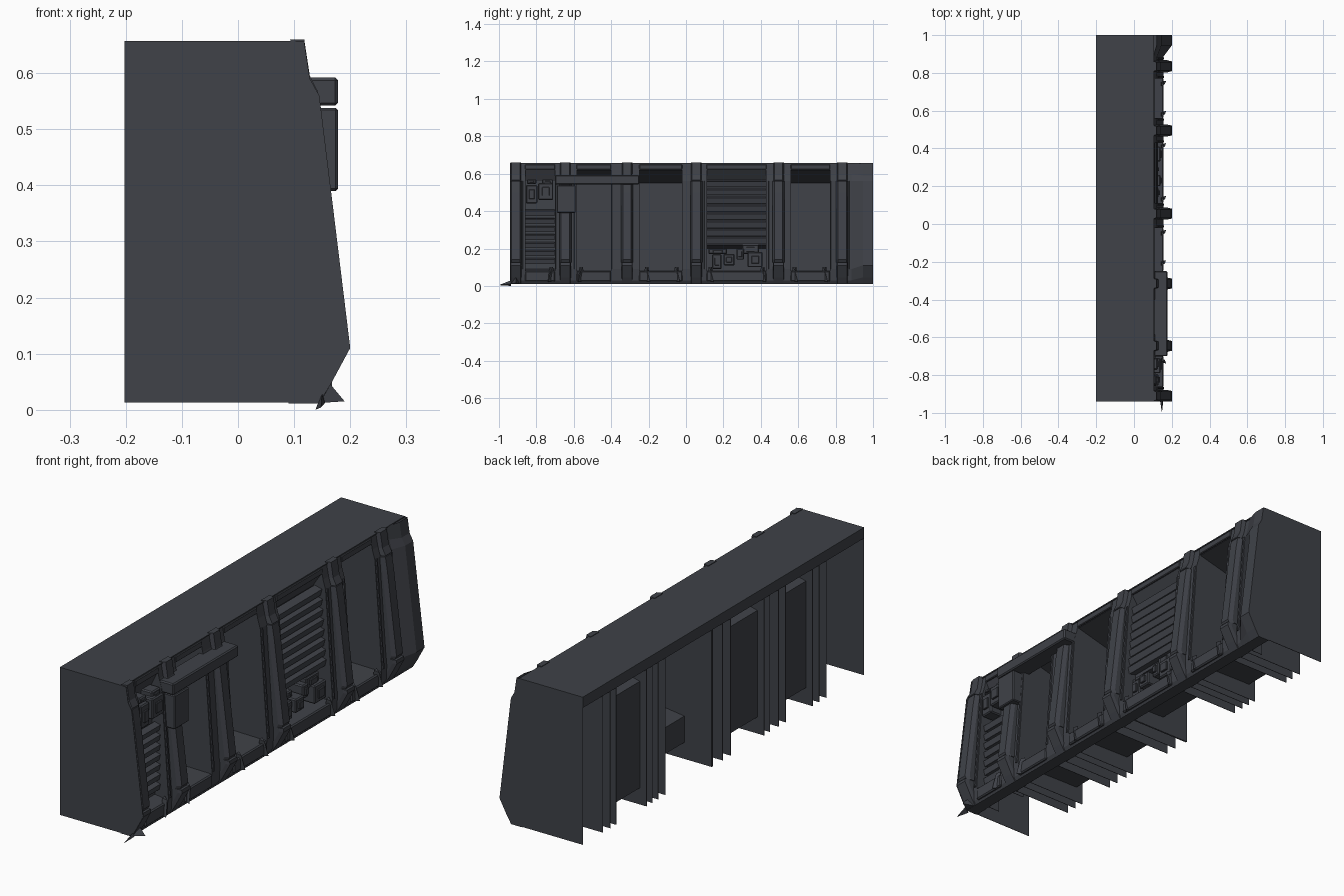
import bpy, bmesh, math, random
from mathutils import Matrix

if "Cube" in bpy.data.objects:
    bpy.data.objects.remove(bpy.data.objects["Cube"])

random.seed(11)
mat = bpy.data.materials.new("dark_metal")
mat.diffuse_color = (0.05, 0.054, 0.065, 1)
mat.use_nodes = True
mat.node_tree.nodes["Principled BSDF"].inputs["Base Color"].default_value = mat.diffuse_color
BACK = -0.202


def finish(name, bm, fix=True):
    if fix:
        bmesh.ops.recalc_face_normals(bm, faces=bm.faces)
    me = bpy.data.meshes.new(name)
    bm.to_mesh(me)
    bm.free()
    ob = bpy.data.objects.new(name, me)
    me.materials.append(mat)
    bpy.context.collection.objects.link(ob)
    return ob


def strip(name, pts, y0, y1, pts1=None):
    """Open sheet from an (x, z) polyline at y0 to one at y1, facing +x."""
    bm = bmesh.new()
    a = [bm.verts.new((x, y0, z)) for x, z in pts]
    b = [bm.verts.new((x, y1, z)) for x, z in pts1 or pts]
    for i in range(len(pts) - 1):
        bm.faces.new((a[i], b[i], b[i + 1], a[i + 1]))
    return finish(name, bm, False)


def plate(name, pts, y, back=BACK, t=0.002):
    """Thin rib in the xz plane running from the facade to the back."""
    loop = [(back, pts[0][1])] + pts + [(back, pts[-1][1])]
    bm = bmesh.new()
    f = bm.faces.new([bm.verts.new((x, y - t / 2, z)) for x, z in loop])
    r = bmesh.ops.extrude_face_region(bm, geom=[f])
    bmesh.ops.translate(bm, vec=(0, t, 0),
                        verts=[v for v in r["geom"] if isinstance(v, bmesh.types.BMVert)])
    return finish(name, bm)


def box(name, x0, x1, y0, y1, z0, z1, bevel=0.0, tilt=0.0):
    bm = bmesh.new()
    bmesh.ops.create_cube(bm, size=1, matrix=Matrix.Translation(((x0 + x1) / 2, (y0 + y1) / 2, (z0 + z1) / 2))
                          @ Matrix.Rotation(tilt, 4, 'Y') @ Matrix.Diagonal((x1 - x0, y1 - y0, z1 - z0, 1)))
    if bevel:
        bmesh.ops.bevel(bm, geom=bm.edges[:], offset=bevel, segments=1, affect='EDGES')
    return finish(name, bm)


def chamfered(name, pts, c, front, rear, depth, lo=None, hi=None):
    """Solid column following pts, narrow in front and wider behind."""
    bm = bmesh.new()
    rings = []
    for x, z in pts:
        l, r = c - rear, c + rear
        if lo is not None: l = max(l, lo)
        if hi is not None: r = min(r, hi)
        fl, fr = max(l, c - front), min(r, c + front)
        rings.append([bm.verts.new(p) for p in ((x - depth, l, z), (x - 0.018, l, z), (x, fl, z),
                                                (x, fr, z), (x - 0.018, r, z), (x - depth, r, z))])
    for a, b in zip(rings, rings[1:]):
        for k in range(6):
            bm.faces.new((a[k], a[(k + 1) % 6], b[(k + 1) % 6], b[k]))
    bm.faces.new(rings[0])
    bm.faces.new(rings[-1])
    return finish(name, bm)


full = [(0.145, 0.013), (0.165, 0.045), (0.2, 0.11), (0.145, 0.56), (0.128, 0.59), (0.118, 0.656)]
inner = [(0.14, 0.013), (0.15, 0.03), (0.155, 0.09), (0.122, 0.56), (0.11, 0.60), (0.1, 0.655)]
skirt = [(0.14, 0.013), (0.15, 0.03), (0.15, 0.08)]
header = [(0.1, 0.62), (0.1, 0.655)]

# Roof, rear lip, bottom flange and closed ends
box("roof", BACK, 0.105, -0.94, 1.0, 0.652, 0.657)
box("rear_lip", BACK, BACK + 0.004, -0.94, 1.0, 0.61, 0.655)
box("bottom_flange", 0.09, 0.145, -0.94, 1.0, 0.011, 0.014)
for y in (-0.939, 0.999):
    plate("end_wall", full, y)

# Pillars: centre, shoulder edges, y values of the rear ribs
pillars = [(-0.91, -0.94, -0.86, ()),
           (-0.645, -0.70, -0.585, (-0.68, -0.63, -0.585)),
           (-0.315, -0.40, -0.25, (-0.40, -0.35, -0.29, -0.25)),
           (0.055, -0.02, 0.11, (-0.02, 0.035, 0.105, 0.11)),
           (0.495, 0.43, 0.56, (0.43, 0.48, 0.52, 0.56)),
           (0.835, 0.77, 0.885, (0.77, 0.81, 0.86))]
foot = [(0.145, 0.013), (0.165, 0.045), (0.2, 0.11), (0.198, 0.125)]
shaft = [(0.188, 0.126), (0.196, 0.14), (0.152, 0.5), (0.142, 0.56)]
cap = [(0.142, 0.563), (0.143, 0.566), (0.128, 0.595), (0.118, 0.66)]
for c, lo, hi, ribs in pillars:
    strip("pillar_shoulder", inner, lo, hi)
    for y in ribs:
        plate("rear_rib", inner, y)
    for y in (lo, hi):
        if y not in ribs and y > -0.93:
            plate("shoulder_side", inner, y, 0.03)
    chamfered("pillar_foot", foot, c, 0.026, 0.03, 0.06, lo, hi)
    chamfered("pillar_shaft", shaft, c, 0.022, 0.032, 0.06, lo, hi)
    chamfered("pillar_cap", cap, c, 0.022, 0.028, 0.025, lo, hi)
    # slim trim running up both shoulders
    for y in (lo + 0.008, hi - 0.008):
        if y > -0.93:
            chamfered("shoulder_trim", [(0.16, 0.09), (0.127, 0.56)], y, 0.004, 0.008, 0.02)

# Far corner slopes outward into the end wall
strip("corner_slope", inner, 0.885, 0.945, full)
strip("corner_face", full, 0.945, 1.0)

# Deep window bays
for y0, y1 in ((-0.585, -0.40), (-0.25, -0.02), (0.56, 0.77)):
    strip("window_bay", skirt + [(-0.17, 0.085), (-0.17, 0.55)] + header, y0, y1)

# Louvre bay with a machinery niche below
strip("louvre_bay", skirt + [(-0.07, 0.085), (-0.07, 0.2), (0.085, 0.22), (0.06, 0.56)] + header, 0.11, 0.43)
for i in range(8):
    z = 0.235 + i * 0.043
    x = 0.112 - i * 0.003
    box("louvre_slat", x - 0.025, x + 0.012, 0.112, 0.428, z - 0.004, z + 0.026, 0, 0.25)

# Vent bay at the near end
strip("vent_bay", skirt + [(0.09, 0.09), (0.07, 0.56)] + header, -0.86, -0.70)
for i in range(7):
    z = 0.12 + i * 0.043
    box("vent_slat", 0.085, 0.115, -0.858, -0.702, z, z + 0.026, 0, 0.25)

# Beam under the roof between pillars
for (_, _, a, _), (_, b, _, _) in zip(pillars, pillars[1:]):
    box("top_beam", 0.085, 0.108, a, b, 0.622, 0.65, 0.003)
    box("skirt_panel", 0.13, 0.157, a, b, 0.024, 0.08, 0.005)


# Machinery: block with a raised plug, given as y, z, width, height, depth
def machine(y, z, w, h, d):
    x = 0.11 + d
    box("machine_block", 0.05, x, y, y + w, z, z + h, 0.005)
    box("machine_plug", x - 0.01, x + 0.008, y + w * .25, y + w * .75, z + h * .25, z + h * .75, 0.002)


for m in ((0.14, 0.09, 0.05, 0.08, 0.02), (0.20, 0.11, 0.06, 0.06, 0.03), (0.27, 0.14, 0.04, 0.06, 0.015),
          (0.33, 0.10, 0.08, 0.08, 0.03), (0.30, 0.17, 0.09, 0.05, 0.01), (0.12, 0.17, 0.1, 0.03, 0.0),
          (-0.855, 0.44, 0.06, 0.10, 0.02), (-0.79, 0.46, 0.08, 0.09, 0.03), (-0.77, 0.53, 0.06, 0.04, 0.015),
          (-0.85, 0.545, 0.05, 0.025, 0.01)):
    machine(*m)

# Overhead duct and its junction box
box("duct", 0.09, 0.178, -0.70, -0.25, 0.542, 0.592, 0.005)
box("junction_box", 0.1, 0.178, -0.69, -0.59, 0.39, 0.538, 0.004)

# Small angled clips along the skirt
for y in (-0.72, -0.56, -0.21, -0.05, 0.13, 0.41, 0.58, 0.74):
    s = 1 if y > -0.3 else -1
    bm = bmesh.new()
    base = [bm.verts.new(p) for p in ((0.14, y - 0.014, 0.025), (0.14, y + 0.014, 0.025),
                                      (0.145, y + 0.01, 0.1), (0.145, y - 0.01, 0.1))]
    tip = [bm.verts.new(p) for p in ((0.17, y + 0.018 * s, 0.022), (0.163, y, 0.09))]
    bm.faces.new(base)
    bm.faces.new((base[0], base[1], tip[0]))
    bm.faces.new((base[1], base[2], tip[1], tip[0]))
    bm.faces.new((base[2], base[3], tip[1]))
    bm.faces.new((base[3], base[0], tip[0], tip[1]))
    finish("skirt_clip", bm)

# Pointed fin and flap at the near bottom corner
for name, pts in (("corner_fin", ((0.148, -1.0, 0.004), (0.138, -0.935, 0.0), (0.155, -0.935, 0.012), (0.15, -0.935, 0.03))),
                  ("corner_flap", ((0.19, -0.91, 0.015), (0.145, -0.935, 0.012), (0.145, -0.89, 0.012), (0.165, -0.91, 0.045)))):
    bm = bmesh.new()
    v = [bm.verts.new(p) for p in pts]
    for i, j, k in ((0, 1, 2), (0, 2, 3), (0, 3, 1), (1, 3, 2)):
        bm.faces.new((v[i], v[j], v[k]))
    finish(name, bm)
